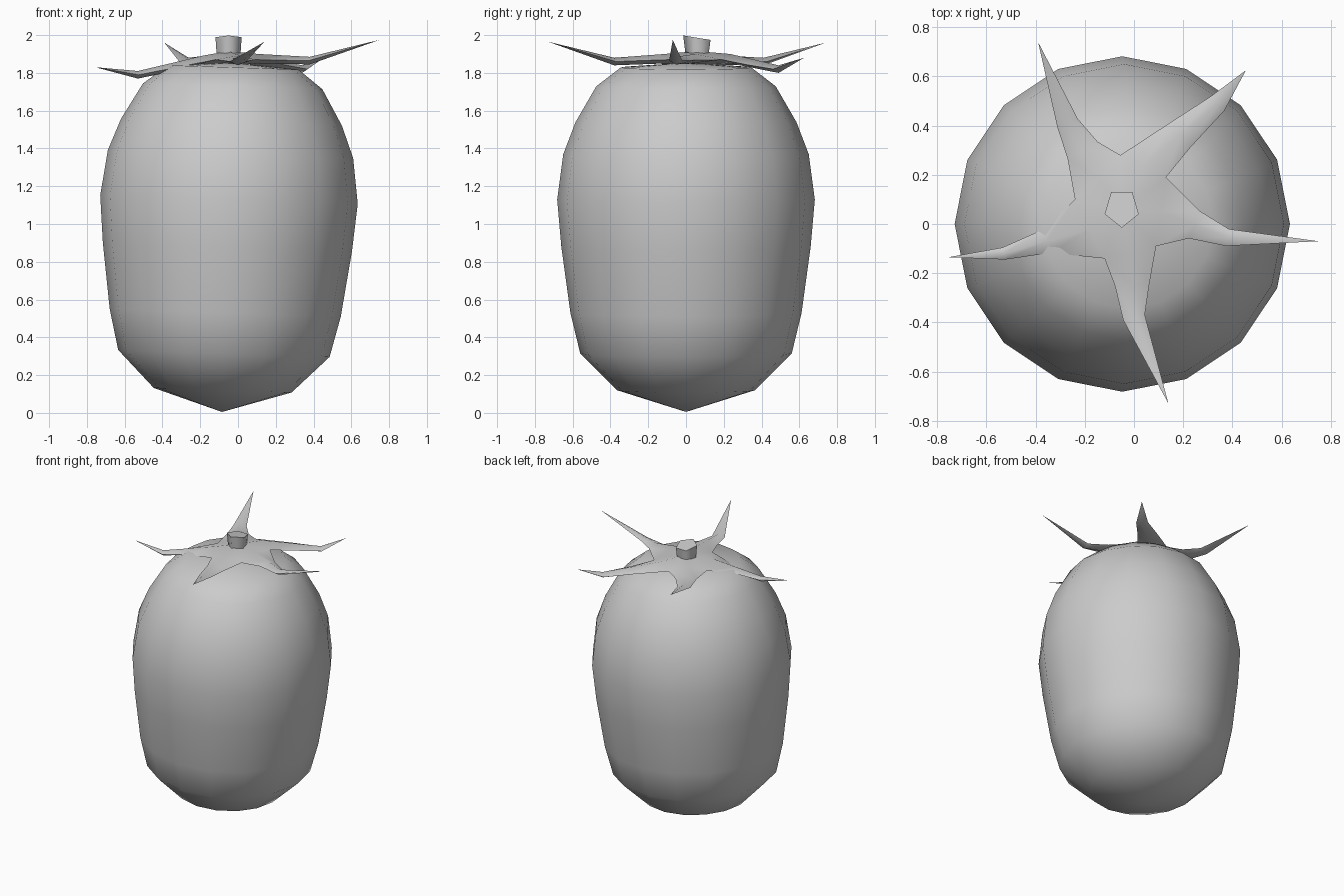
import bpy, bmesh, math
from mathutils import Vector

cube = bpy.data.objects.get("Cube")
if cube:
    bpy.data.objects.remove(cube, do_unlink=True)

grey = bpy.data.materials.new("plain grey")
grey.use_nodes = True
grey.diffuse_color = (0.6, 0.6, 0.6, 1)
grey.node_tree.nodes["Principled BSDF"].inputs["Base Color"].default_value = (0.6, 0.6, 0.6, 1)


def finish(bm, name, angle):
    """Turn a bmesh into a shaded object."""
    bmesh.ops.recalc_face_normals(bm, faces=bm.faces)
    mesh = bpy.data.meshes.new(name)
    bm.to_mesh(mesh)
    bm.free()
    mesh.materials.append(grey)
    obj = bpy.data.objects.new(name, mesh)
    bpy.context.collection.objects.link(obj)
    bpy.ops.object.select_all(action='DESELECT')
    obj.select_set(True)
    bpy.context.view_layer.objects.active = obj
    bpy.ops.object.shade_smooth_by_angle(angle=math.radians(angle))
    return obj


def bridge(bm, a, b):
    """Join two closed loops of equal length."""
    for i in range(len(a)):
        j = (i + 1) % len(a)
        bm.faces.new((a[i], a[j], b[j], b[i]))


def fan(bm, loop, tip):
    for i in range(len(loop)):
        bm.faces.new((loop[i], loop[(i + 1) % len(loop)], tip))


# Fruit body: a lathed profile of (radius, height), slightly tilted
SIDES = 16
profile = [(0.365, 0.12), (0.56, 0.315), (0.612, 0.53), (0.66, 0.88), (0.682, 1.13),
           (0.65, 1.37), (0.585, 1.54), (0.475, 1.73), (0.345, 1.83)]
bm = bmesh.new()
rings = [[bm.verts.new((r * math.cos(math.tau * i / SIDES), r * math.sin(math.tau * i / SIDES), z))
          for i in range(SIDES)] for r, z in profile]
for a, b in zip(rings, rings[1:]):
    bridge(bm, a, b)
fan(bm, rings[0], bm.verts.new((0, 0, 0.005)))
fan(bm, rings[-1], bm.verts.new((0, 0, 1.855)))
body = finish(bm, "fruit_body", 80)
body.location.x = -0.085
body.rotation_euler.y = 0.033

# Calyx: five pointed sepals, counter-clockwise, as (knee, half width, tip)
sepals = [((0.34, 0.49, 1.82), 0.04, (0.455, 0.625, 1.88)),
          ((-0.27, 0.41, 1.86), 0.045, (-0.39, 0.74, 1.96)),
          ((-0.53, -0.12, 1.79), 0.025, (-0.755, -0.135, 1.83)),
          ((0.0, -0.38, 1.86), 0.045, (0.14, -0.73, 1.965)),
          ((0.38, -0.055, 1.865), 0.035, (0.75, -0.07, 1.975))]
# Valley before each sepal
valleys = [(0.13, 0.19, 1.87), (-0.055, 0.28, 1.87), (-0.24, 0.1, 1.855),
           (-0.12, -0.14, 1.87), (0.09, -0.09, 1.87)]
bm = bmesh.new()
top = bm.verts.new((-0.05, 0.06, 1.915))
bottom = bm.verts.new((-0.05, 0.06, 1.84))
edge = [bm.verts.new(v) for v in valleys]
up = Vector((0, 0, 1))


def section(mid, out, half, ridge):
    """Diamond cross-section: right edge, ridge, left edge, underside."""
    side = Vector((-out.y, out.x, 0)).normalized() * half
    return [bm.verts.new(p) for p in (mid - side, mid + up * ridge, mid + side, mid - up * 0.02)]


for i, (knee, half, tip) in enumerate(sepals):
    right, left = edge[i], edge[(i + 1) % len(edge)]
    knee, tip = Vector(knee), Vector(tip)
    base = (right.co + left.co) / 2
    root = [right, bm.verts.new(base + up * 0.03), left, bm.verts.new(base - up * 0.02)]
    middle = section(base.lerp(knee, 0.5), knee - base, half + 0.025, 0.025)
    bend = section(knee, tip - base, half, 0.02)
    bridge(bm, root, middle)
    bridge(bm, middle, bend)
    fan(bm, bend, bm.verts.new(tip))
    for a, b, hub in ((root[0], root[1], top), (root[1], root[2], top),
                      (root[2], root[3], bottom), (root[3], root[0], bottom)):
        bm.faces.new((a, b, hub))
finish(bm, "calyx", 80)

# Stem: a short five-sided stub with a slanted top
bm = bmesh.new()
low, high = [], []
for i in range(5):
    t = -math.pi / 2 + math.tau * i / 5
    x, y = math.cos(t), math.sin(t)
    low.append(bm.verts.new((-0.05 + 0.065 * x, 0.065 + 0.065 * y, 1.88)))
    high.append(bm.verts.new((-0.05 + 0.073 * x, 0.065 + 0.08 * y, 1.985 - 0.013 * y)))
bridge(bm, low, high)
bm.faces.new(low)
bm.faces.new(high)
finish(bm, "stem", 75)
